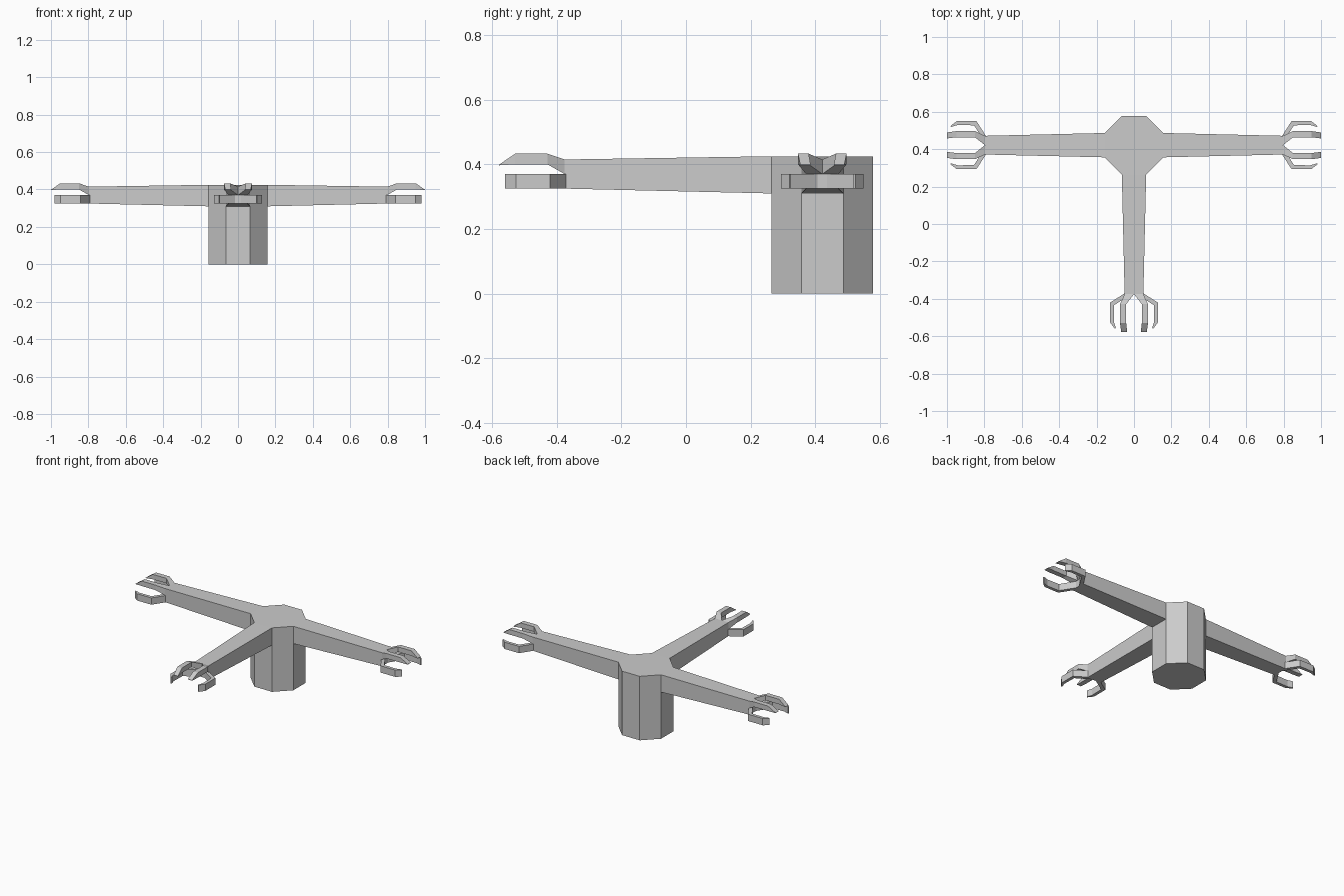
import bpy, bmesh, math
from mathutils import Matrix, Vector

if "Cube" in bpy.data.objects:
    bpy.data.objects.remove(bpy.data.objects["Cube"])

CY = 0.4215          # post centre in y
AP = 0.157           # octagon apothem
HALF = AP * math.tan(math.pi / 8)


def loft(bm, sections):
    """Skin a chain of closed sections and cap both ends."""
    rings = [[bm.verts.new(p) for p in s] for s in sections]
    n = len(rings[0])
    for a, b in zip(rings, rings[1:]):
        for i in range(n):
            j = (i + 1) % n
            bm.faces.new((a[i], a[j], b[j], b[i]))
    bm.faces.new(rings[0][::-1])
    bm.faces.new(rings[-1])


def finish(bm, name, angle=0.0):
    bmesh.ops.remove_doubles(bm, verts=bm.verts, dist=1e-5)
    bmesh.ops.recalc_face_normals(bm, faces=bm.faces)
    bm.transform(Matrix.Translation((0, CY, 0)) @ Matrix.Rotation(angle, 4, 'Z'))
    mesh = bpy.data.meshes.new(name)
    bm.to_mesh(mesh)
    bm.free()
    bpy.context.collection.objects.link(bpy.data.objects.new(name, mesh))


def rect(r, o0, o1, z0, z1):
    return [(r, o0, z0), (r, o1, z0), (r, o1, z1), (r, o0, z1)]


def wall(outer, inner, z0=0.325, z1=0.37):
    return [(*outer, z0), (*inner, z0), (*inner, z1), (*outer, z1)]


def flip(sections, s):
    return [[(x, y * s, z) for x, y, z in sec] for sec in sections]


# octagonal post
R = math.hypot(AP, HALF)
bm = bmesh.new()
loft(bm, [[(R * math.cos(math.pi / 8 + i * math.pi / 4),
            R * math.sin(math.pi / 8 + i * math.pi / 4), z) for i in range(8)]
          for z in (0, 0.425)])
finish(bm, "post")

# profiles along +x, placed by rotation
ARM = [rect(AP, -HALF, HALF, 0.31, 0.425),
       rect(0.797, -0.05, 0.05, 0.325, 0.415)]
UPPER = [rect(0.797, 0.0, 0.05, 0.37, 0.415),
         rect(0.85, 0.042, 0.075, 0.4, 0.433),
         rect(0.95, 0.042, 0.075, 0.4, 0.433),
         rect(1.0, 0.036, 0.068, 0.397, 0.399)]
LOWER = [wall((0.792, 0.05), (0.797, 0.015)),
         wall((0.842, 0.128), (0.855, 0.106)),
         wall((0.948, 0.128), (0.942, 0.108)),
         wall((0.982, 0.102), (0.978, 0.097))]

for side, angle in (("right", 0), ("left", math.pi), ("front", -math.pi / 2)):
    # tapered arm
    bm = bmesh.new()
    loft(bm, ARM)
    finish(bm, side + "_arm", angle)
    # two raised prongs and two side prongs at the tip
    for part, secs in (("upper_prongs", UPPER), ("side_prongs", LOWER)):
        bm = bmesh.new()
        for s in (1, -1):
            loft(bm, flip(secs, s))
        finish(bm, f"{side}_{part}", angle)
